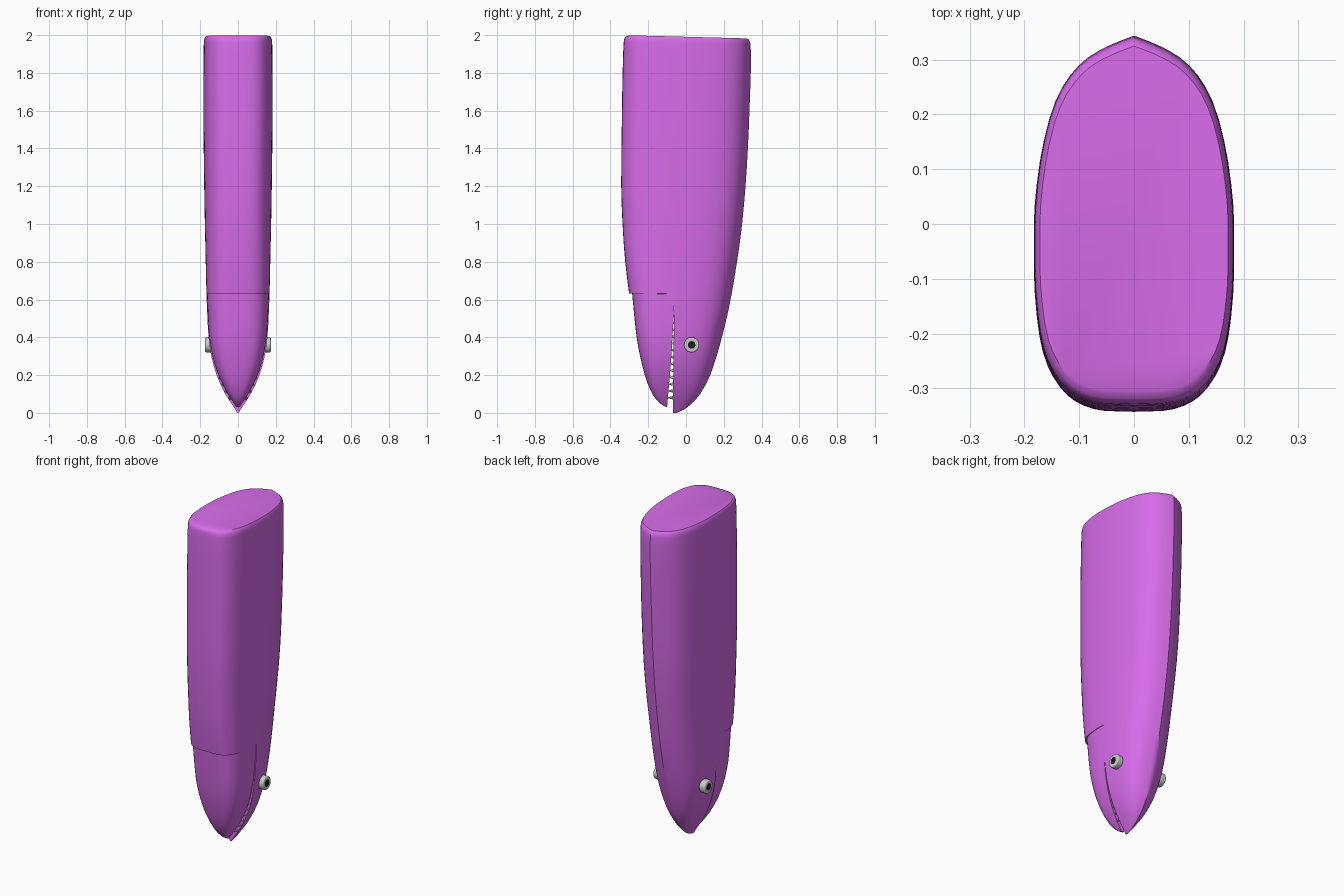
import bpy, bmesh, math

if "Cube" in bpy.data.objects:
    bpy.data.objects.remove(bpy.data.objects["Cube"])


def curve(pts):
    """Smooth monotone interpolation through (t, value) points."""
    n = len(pts)
    d = [(pts[i + 1][1] - pts[i][1]) / (pts[i + 1][0] - pts[i][0]) for i in range(n - 1)]
    m = [d[0]] + [2 * a * b / (a + b) if a * b > 0 else 0 for a, b in zip(d, d[1:])] + [d[-1]]

    def f(t):
        t = min(max(t, pts[0][0]), pts[-1][0])
        i = next(k for k in range(n - 1) if t <= pts[k + 1][0])
        h = pts[i + 1][0] - pts[i][0]
        s = (t - pts[i][0]) / h
        return ((2 * s**3 - 3 * s**2 + 1) * pts[i][1] + (s**3 - 2 * s**2 + s) * h * m[i]
                + (3 * s**2 - 2 * s**3) * pts[i + 1][1] + (s**3 - s**2) * h * m[i + 1])
    return f


def material(name, rgb):
    mat = bpy.data.materials.new(name)
    mat.diffuse_color = (*rgb, 1)
    mat.use_nodes = True
    mat.node_tree.nodes["Principled BSDF"].inputs["Base Color"].default_value = mat.diffuse_color
    return mat


purple = material("purple", (0.68, 0.15, 0.82))
black = material("black", (0.01, 0.01, 0.01))
white = material("white", (0.9, 0.9, 0.88))

# Profiles along the height
width = curve([(0, .003), (.03, .022), (.1, .067), (.2, .113), (.3, .141), (.4, .156), (.6, .166),
               (.8, .171), (1.2, .179), (1.6, .183), (1.9, .182), (1.97, .181), (1.99, .177), (2, .172)])
back = curve([(0, -.05), (.015, -.015), (.04, .02), (.1, .075), (.2, .128), (.4, .19), (.6, .236),
              (.8, .27), (1, .297), (1.3, .322), (1.6, .336), (1.9, .344), (1.97, .341), (1.99, .335), (2, .325)])
front = curve([(.6, -.297), (.8, -.322), (1, -.336), (1.2, -.343), (1.6, -.339),
               (1.9, -.333), (1.97, -.329), (1.99, -.322), (2, -.305)])
middle = curve([(0, -.07), (.63, -.06), (1.2, 0), (2, 0)])
jaw_front = curve([(.03, -.105), (.05, -.137), (.1, -.178), (.2, -.218), (.4, -.261), (.64, -.286)])
jaw_back = curve([(.03, -.10), (.3, -.078), (.64, -.058)])

# Half cross-section: ridged back, rounded flat front
BACK = [(0, 1), (.22, .955), (.46, .885), (.64, .79), (.79, .65), (.9, .45), (.97, .22), (1, 0)]
FRONT = [(1, -.25), (.97, -.5), (.91, -.69), (.81, -.82), (.66, -.92), (.5, -.97), (.3, -.995), (0, -1)]
SEC = BACK + FRONT
fu = curve([(i, p[0]) for i, p in enumerate(SEC)])
fv = curve([(i, p[1]) for i, p in enumerate(SEC)])
HALF = [(fu(i / 2), fv(i / 2)) for i in range(2 * len(SEC) - 1)]
RING = HALF + [(-u, v) for u, v in HALF[-2:0:-1]]


def loft(name, rings):
    """rings: (z, half width, back depth, centre y, front depth)"""
    bm = bmesh.new()
    loops = []
    for z, w, b, c, f in rings:
        loop = []
        for u, v in RING:
            y = c + v * (b if v > 0 else f)
            tilt = .018 * max(0, (z - 1.6) / .4) * (y + .34) / .68
            loop.append(bm.verts.new((u * w, y, z - tilt)))
        loops.append(loop)
    n = len(RING)
    for a, b in zip(loops, loops[1:]):
        for i in range(n):
            j = (i + 1) % n
            bm.faces.new((a[i], a[j], b[j], b[i]))
    bm.faces.new(loops[0])
    bm.faces.new(loops[-1])
    bmesh.ops.remove_doubles(bm, verts=bm.verts, dist=1e-5)
    bmesh.ops.recalc_face_normals(bm, faces=bm.faces)
    me = bpy.data.meshes.new(name)
    bm.to_mesh(me)
    bm.free()
    ob = bpy.data.objects.new(name, me)
    bpy.context.collection.objects.link(ob)
    finish(ob, name, purple)


def finish(ob, name, mat=None, angle=35):
    ob.name = name
    if mat:
        ob.data.materials.append(mat)
    bpy.ops.object.select_all(action='DESELECT')
    ob.select_set(True)
    bpy.context.view_layer.objects.active = ob
    bpy.ops.object.shade_smooth_by_angle(angle=math.radians(angle))


# Body with upper head: flat mouth below the step, full section above it
STEP = .63
low = [0, .005, .015, .03, .05, .075] + [.1 + .05 * i for i in range(11)] + [STEP]
high = [STEP + .001] + [.7 + .1 * i for i in range(13)] + [1.94, 1.96, 1.97, 1.98, 1.987, 1.993, 1.997, 2]
body = [(z, width(z), back(z) - middle(z), middle(z), 0) for z in low]
body += [(z, width(z), back(z) - middle(z), middle(z), middle(z) - front(z)) for z in high]
loft("body", body)

# Lower jaw
zs = [.032, .04, .05, .065, .08] + [.1 + .05 * i for i in range(11)] + [.635]
loft("lower_jaw", [(z, width(z - .02) * .985, 0, jaw_back(z), jaw_back(z) - jaw_front(z)) for z in zs])

# Teeth along both lips, and eyes
for side, sx in (("right", 1), ("left", -1)):
    for i in range(13):
        z = .08 + i * .036
        gap = middle(z) - jaw_back(z)
        bpy.ops.mesh.primitive_cone_add(vertices=10, radius1=.011, radius2=.001, depth=gap + .016,
                                        location=(sx * (width(z) * .97 - .013), middle(z) - gap / 2, z),
                                        rotation=(math.pi / 2, 0, 0))
        finish(bpy.context.object, f"tooth_{side}_{i + 1}", white)

    rot = (0, sx * math.pi / 2, 0)
    bpy.ops.mesh.primitive_cylinder_add(vertices=40, radius=.04, depth=.04,
                                        location=(sx * .154, .03, .36), rotation=rot)
    eye = bpy.context.object
    finish(eye, f"eye_{side}")
    bevel = eye.modifiers.new("soft_rim", 'BEVEL')
    bevel.width, bevel.segments = .007, 3
    bpy.ops.mesh.primitive_cylinder_add(vertices=32, radius=.02, depth=.012,
                                        location=(sx * .169, .03, .36), rotation=rot)
    finish(bpy.context.object, f"pupil_{side}", black)
